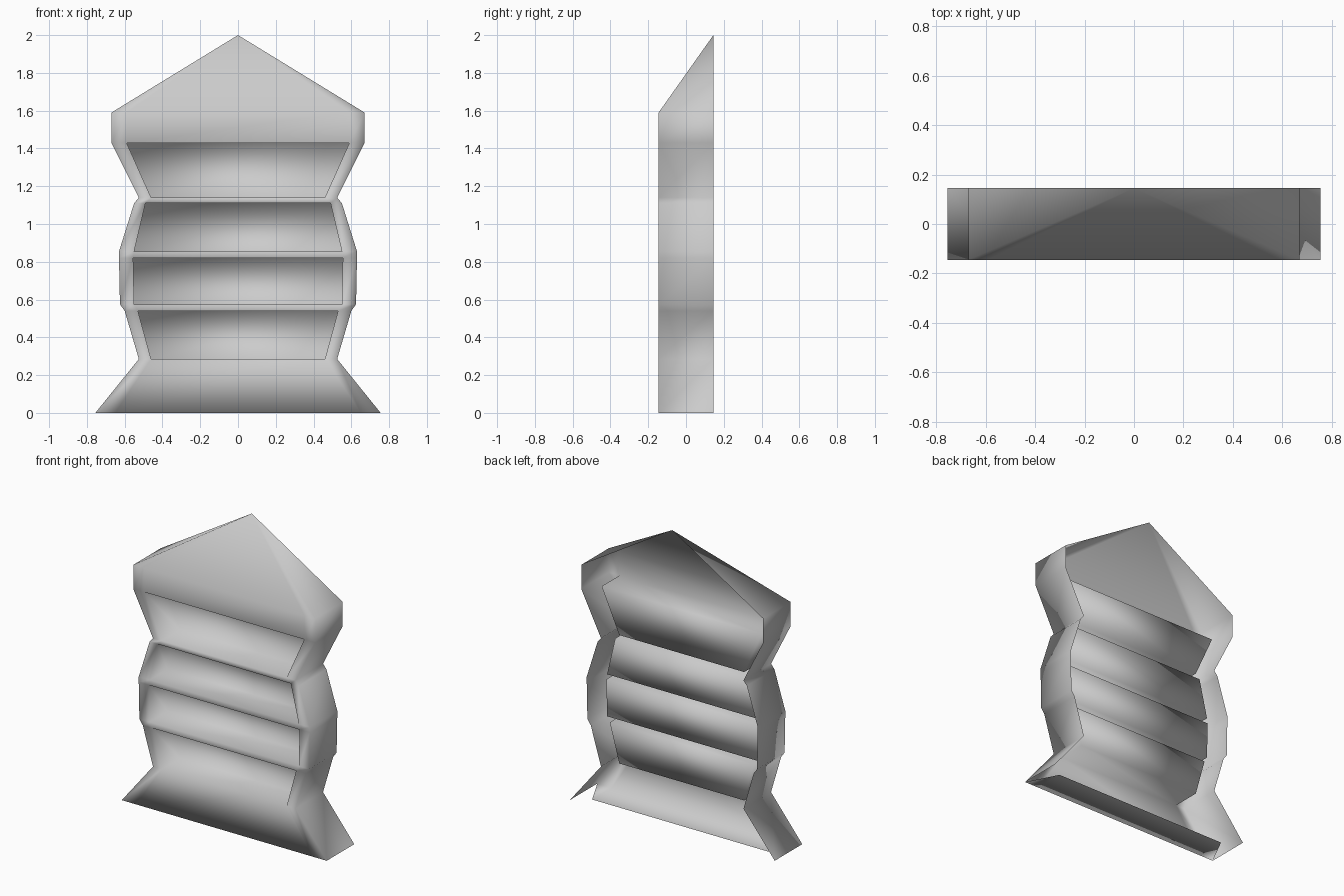
import bpy
import bmesh

cube = bpy.data.objects.get("Cube")
if cube:
    bpy.data.objects.remove(cube, do_unlink=True)

grey = bpy.data.materials.new("light_grey")
grey.use_nodes = True
colour = (0.6, 0.6, 0.6, 1)
grey.diffuse_color = colour
grey.node_tree.nodes["Principled BSDF"].inputs["Base Color"].default_value = colour

FRONT, BACK, RECESS = -0.145, 0.145, 0.045
# Height, outer half width, opening half width
rows = [
    (0.0, 0.755, 0.65), (0.285, 0.525, 0.46),
    (0.54, 0.60, 0.53), (0.575, 0.625, 0.55),
    (0.82, 0.63, 0.555), (0.855, 0.63, 0.55),
    (1.11, 0.55, 0.49), (1.14, 0.525, 0.46),
    (1.43, 0.67, 0.59), (1.59, 0.67, 0.59),
]
POCKETS = (1, 3, 5, 7)

bm = bmesh.new()


def vert(x, y, z):
    return bm.verts.new((x, y, z))


# Vertices of the front plate and of the open back rim
front = [[vert(x, FRONT, z) for x in (-o, -i, i, o)] for z, o, i in rows]
rim = [(vert(-o, BACK, z), vert(o, BACK, z)) for z, o, i in rows]

for k in range(len(rows) - 1):
    a, b = front[k], front[k + 1]
    # Frame strips beside the openings
    bm.faces.new((a[0], a[1], b[1], b[0]))
    bm.faces.new((a[2], a[3], b[3], b[2]))
    # Outer side walls
    bm.faces.new((rim[k][0], a[0], b[0], rim[k + 1][0]))
    bm.faces.new((a[3], rim[k][1], rim[k + 1][1], b[3]))
    mouth = (a[1], a[2], b[2], b[1])
    if k in POCKETS:
        # Recessed pocket with four walls and a back
        deep = [vert(v.co.x, RECESS, v.co.z) for v in mouth]
        for n in range(4):
            m = (n + 1) % 4
            bm.faces.new((mouth[n], mouth[m], deep[m], deep[n]))
        bm.faces.new(deep)
    else:
        bm.faces.new(mouth)

# Roof: sloping front and two side triangles, open behind
apex = vert(0, BACK, 2)
top = front[-1]
for p, q in zip(top, top[1:]):
    bm.faces.new((p, q, apex))
bm.faces.new((rim[-1][0], top[0], apex))
bm.faces.new((top[3], rim[-1][1], apex))

# Bottom lip, narrower toward the back
base = front[0]
lip = [vert(s * rows[0][2], 0.06, 0) for s in (-1, 1)]
bm.faces.new((base[0], lip[0], base[1]))
bm.faces.new((base[1], lip[0], lip[1], base[2]))
bm.faces.new((base[2], lip[1], base[3]))

bmesh.ops.recalc_face_normals(bm, faces=bm.faces)
# Face the front plate outward
bm.faces.ensure_lookup_table()
if bm.faces[0].normal.y > 0:
    bmesh.ops.reverse_faces(bm, faces=bm.faces)
for face in bm.faces:
    face.smooth = True

mesh = bpy.data.meshes.new("louvred_shell")
bm.to_mesh(mesh)
bm.free()
mesh.materials.append(grey)
shell = bpy.data.objects.new("louvred_shell", mesh)
bpy.context.collection.objects.link(shell)
